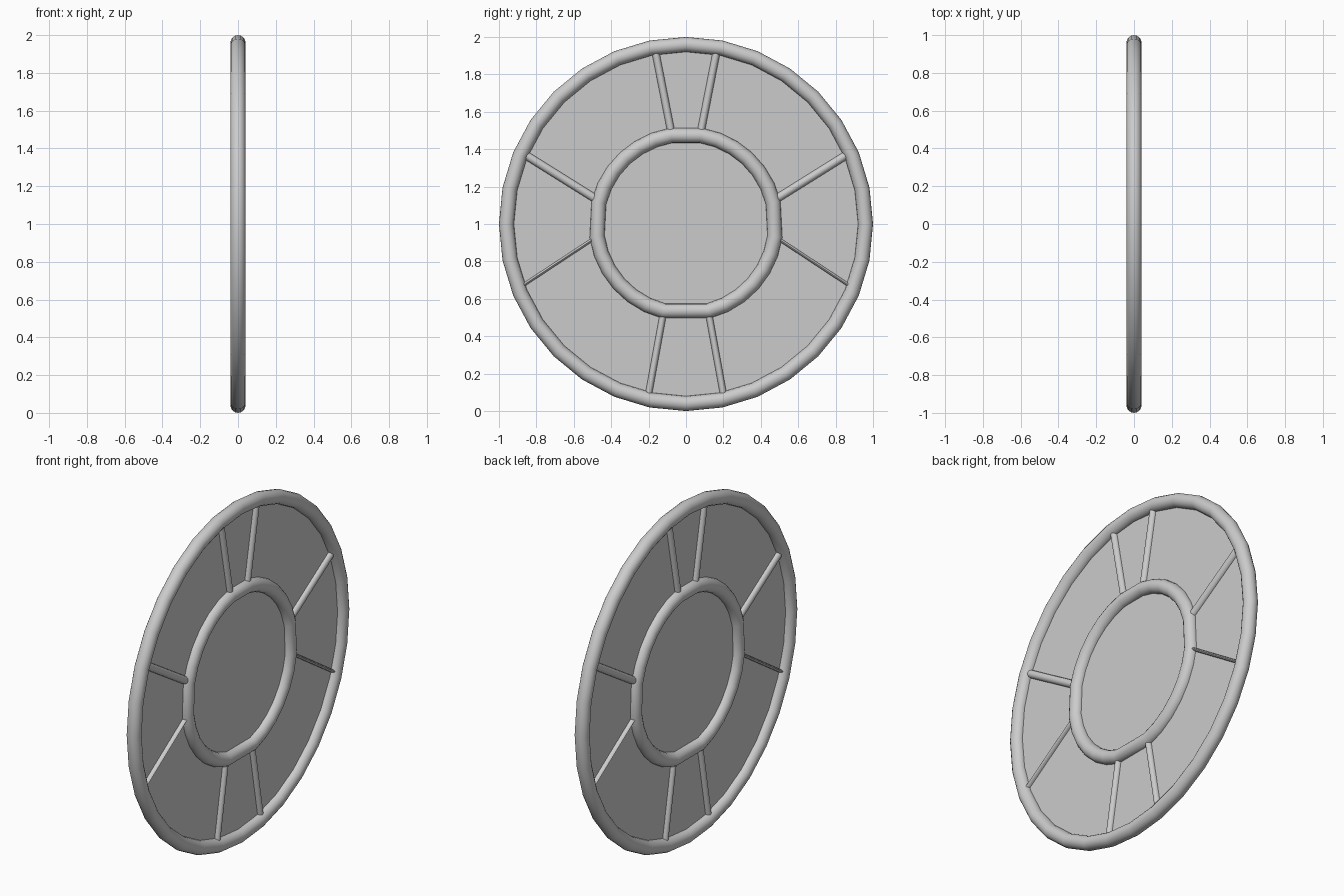
import bpy, bmesh
from math import sin, cos, pi, radians
from mathutils import Vector, Matrix

if "Cube" in bpy.data.objects:
    bpy.data.objects.remove(bpy.data.objects["Cube"])

CENTRE = Vector((0, 0, 1))

def finish(name, bm, smooth=True):
    bmesh.ops.recalc_face_normals(bm, faces=bm.faces[:])
    me = bpy.data.meshes.new(name)
    bm.to_mesh(me)
    bm.free()
    ob = bpy.data.objects.new(name, me)
    bpy.context.collection.objects.link(ob)
    for p in me.polygons:
        p.use_smooth = smooth
    return ob

def ring(name, angles, radius, tube, sides=16):
    """Tube swept round the window plane through the given angles."""
    bm = bmesh.new()
    loops = []
    for a in angles:
        out = Vector((0, cos(a), sin(a)))
        loops.append([bm.verts.new(CENTRE + out * (radius + tube * cos(2 * pi * k / sides))
                                   + Vector((tube * sin(2 * pi * k / sides), 0, 0)))
                      for k in range(sides)])
    n = len(loops)
    for i in range(n):
        p, q = loops[i], loops[(i + 1) % n]
        for k in range(sides):
            m = (k + 1) % sides
            bm.faces.new((p[k], q[k], q[m], p[m]))
    return finish(name, bm)

def spoke(name, start, end, half_width, half_depth):
    """Elliptical bar between two (y, z) points."""
    a, b = Vector((0, *start)), Vector((0, *end))
    d = b - a
    along = d.normalized()
    depth = Vector((1, 0, 0))
    side = along.cross(depth)
    rot = Matrix((side, depth, along)).transposed().to_4x4()
    bm = bmesh.new()
    bmesh.ops.create_cone(bm, cap_ends=True, segments=12, radius1=1, radius2=1, depth=1)
    scale = Matrix.Diagonal((half_width, half_depth, d.length, 1))
    bm.transform(Matrix.Translation((a + b) / 2) @ rot @ scale)
    ob = finish(name, bm)
    bpy.context.view_layer.objects.active = ob
    bpy.ops.object.select_all(action='DESELECT')
    ob.select_set(True)
    bpy.ops.object.shade_smooth_by_angle(angle=radians(50))

# Outer frame
ring("outer_frame", [2 * pi * i / 32 for i in range(32)], 0.96, 0.04)

# Inner frame: straight between each spoke pair, arcs elsewhere
right = [-75.5 + 67.5 * i / 6 for i in range(7)] + [14 + 66.5 * i / 6 for i in range(7)]
angles = right + [180 - a for a in reversed(right)]
ring("inner_frame", [radians(a) for a in angles], 0.48, 0.04)

# Glass pane
bm = bmesh.new()
bm.faces.new([bm.verts.new(CENTRE + Vector((0, 0.95 * cos(2 * pi * i / 32), 0.95 * sin(2 * pi * i / 32))))
              for i in range(32)])
finish("glass_pane", bm, False)

# Four spokes, mirrored across the window
bars = [("top", (0.075, 1.47), (0.165, 1.93), 0.02, 0.022),
        ("upper", (0.46, 1.12), (0.86, 1.37), 0.022, 0.022),
        ("lower", (0.48, 0.93), (0.875, 0.67), 0.009, 0.022),
        ("bottom", (0.12, 0.53), (0.2, 0.09), 0.018, 0.022)]
for name, s, e, w, h in bars:
    for label, m in (("right", 1), ("left", -1)):
        spoke(f"{name}_spoke_{label}", (s[0] * m, s[1]), (e[0] * m, e[1]), w, h)
